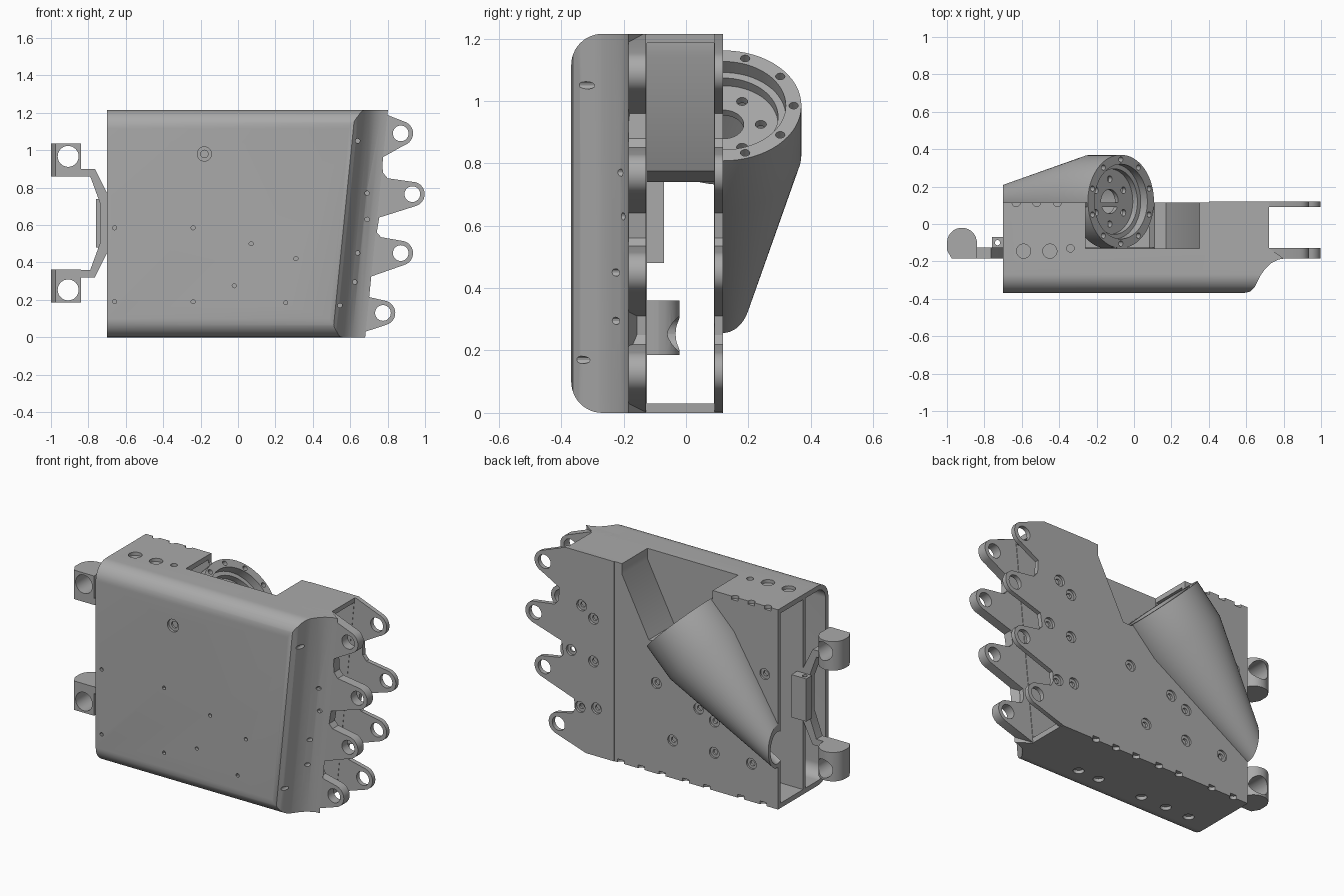
import bpy, bmesh, math
from mathutils import Vector, Matrix

if "Cube" in bpy.data.objects:
    bpy.data.objects.remove(bpy.data.objects["Cube"])

grey = bpy.data.materials.new("plain_grey")
grey.use_nodes = True
COLOUR = (0.4, 0.4, 0.4, 1)
grey.diffuse_color = COLOUR
grey.node_tree.nodes["Principled BSDF"].inputs["Base Color"].default_value = COLOUR


def make(name, bm):
    bmesh.ops.recalc_face_normals(bm, faces=bm.faces)
    mesh = bpy.data.meshes.new(name)
    bm.to_mesh(mesh)
    bm.free()
    mesh.materials.append(grey)
    ob = bpy.data.objects.new(name, mesh)
    bpy.context.collection.objects.link(ob)
    return ob


def prism(name, pts, axis, a, b, shear=0):
    """Extrude a closed outline along an axis, optionally leaning x with z."""
    bm = bmesh.new()
    place = {"x": lambda p, t: (t, p[0], p[1]),
             "y": lambda p, t: (p[0], t, p[1]),
             "z": lambda p, t: (p[0] + shear * t, p[1], t)}[axis]
    lo, hi = ([bm.verts.new(place(p, t)) for p in pts] for t in (a, b))
    bm.faces.new(lo)
    bm.faces.new(hi)
    for i in range(len(pts)):
        j = (i + 1) % len(pts)
        bm.faces.new((lo[i], lo[j], hi[j], hi[i]))
    return make(name, bm)


def box(name, x0, x1, y0, y1, z0, z1):
    return prism(name, [(x0, z0), (x1, z0), (x1, z1), (x0, z1)], "y", y0, y1)


def arc(cx, cy, r, a0, a1, n=12):
    angles = [math.radians(a0 + (a1 - a0) * i / n) for i in range(n + 1)]
    return [(cx + r * math.cos(a), cy + r * math.sin(a)) for a in angles]


def drill(bm, centre, direction, r, depth, n=20):
    """Add a drill bit centred on a surface point."""
    turn = Vector(direction).to_track_quat("Z", "Y").to_matrix().to_4x4()
    bmesh.ops.create_cone(bm, cap_ends=True, segments=n, radius1=r, radius2=r,
                          depth=depth, matrix=Matrix.Translation(centre) @ turn)


def boolean(ob, tool, mode="DIFFERENCE", keep=False):
    mod = ob.modifiers.new("cut", "BOOLEAN")
    mod.operation, mod.object, mod.solver = mode, tool, "EXACT"
    bpy.context.view_layer.objects.active = ob
    bpy.ops.object.modifier_apply(modifier=mod.name)
    if not keep:
        bpy.data.objects.remove(tool)


# Socket axis, running from the round rim down towards the wrist
AXIS = Vector((-1, 0, -1)).normalized()
RIM = Vector((-0.07, 0.12, 0.985))
TURN = AXIS.to_track_quat("Z", "Y").to_matrix()


def lathe(name, profile, n=64):
    """Solid of revolution about the socket axis from (distance, radius) pairs."""
    bm = bmesh.new()
    rings = []
    for t, r in profile:
        rings.append([bm.verts.new(RIM + TURN @ Vector((x, y, t)))
                      for x, y in arc(0, 0, r, 0, 360, n)[:-1]])
    bm.faces.new(rings[0])
    bm.faces.new(rings[-1])
    for p, q in zip(rings, rings[1:]):
        for i in range(n):
            j = (i + 1) % n
            bm.faces.new((p[i], p[j], q[j], q[i]))
    return make(name, bm)


# Main shell: rounded section trimmed by a leaning end profile
TOP, LEAN = 1.215, 0.1
R = 0.1


def section(y0, y1, z0, z1, r):
    return ([(y1, z1)] + arc(y0 + r, z1 - r, r, 90, 180) +
            arc(y0 + r, z0 + r, r, 180, 270) + [(y1, z0)])


shell = prism("palm_shell", section(-0.368, 0.115, 0, TOP, R), "x", -0.7, 0.9)
end = [(-0.9, -0.5), (0.48, -0.5), (0.48, -0.368), (0.505, -0.362), (0.525, -0.34),
       (0.555, -0.275), (0.58, -0.24), (0.61, -0.21), (0.65, -0.19), (0.68, -0.185),
       (0.6, -0.13), (0.6, 0.3), (-0.9, 0.3)]
boolean(shell, prism("end_trim", end, "z", -0.2, 1.5, LEAN), "INTERSECT")

front_room = prism("front_room", section(-0.34, -0.15, 0.03, TOP - 0.03, 0.07), "x", -0.8, 0.9)
boolean(front_room, prism("room_trim", [(-0.9, -0.5), (0.46, -0.5), (0.53, -0.1), (-0.9, -0.1)],
                          "z", -0.2, 1.5, LEAN), "INTERSECT")
boolean(shell, front_room)
boolean(shell, box("back_room", -0.9, 1, -0.125, 0.09, 0.03, TOP - 0.03))

# Open pocket in front of the socket
boolean(shell, prism("pocket", [(-0.26, 1.4), (-0.26, 1.165), (0.11, 0.8), (0.17, 0.8),
                                (0.35, 1.15), (0.35, 1.4)], "y", -0.13, 0.3))
prism("pocket_wall", [(0.11, 0.8), (0.17, 0.8), (0.35, 1.15), (0.35, 1.21), (0.375, 1.21),
                      (0.375, 1.145), (0.19, 0.775), (0.08, 0.74)], "y", -0.135, 0.114)

# Half-cone sleeve on the back, hollow, cut flush with the wrist end
sleeve = lathe("cone_sleeve", [(0, 0.25), (0.22, 0.25), (1.0, 0.06)])
inner = lathe("sleeve_core", [(0.1, 0.222), (0.22, 0.222), (1.02, 0.035)])
boolean(sleeve, box("sleeve_trim", -0.7, 1, 0.1, 1, 0, 2), "INTERSECT")
boolean(sleeve, inner, keep=True)
boolean(shell, inner)
bore = lathe("socket_bore", [(-0.02, 0.2), (0.05, 0.2), (0.05, 0.175), (0.085, 0.175)])
boolean(sleeve, bore, keep=True)
boolean(shell, bore, keep=True)

# Round socket with stepped bore, centre hole and bolt circles
socket = lathe("socket_ring", [(0, 0.249), (0.11, 0.249)])
boolean(socket, bore)
bits = bmesh.new()
drill(bits, RIM + AXIS * 0.1, AXIS, 0.065, 0.2, 32)
for count, radius, r, depth in ((10, 0.225, 0.015, 0.08), (6, 0.12, 0.018, 0.3)):
    for x, y in arc(0, 0, radius, 0, 360, count)[:-1]:
        drill(bits, RIM + TURN @ Vector((x, y, 0)), AXIS, r, depth, 16)
bolt_holes = make("bolt_holes", bits)
boolean(socket, bolt_holes, keep=True)
boolean(sleeve, bolt_holes)

# Finger knuckle plates, front and back
KNUCKLES = [(0.775, 0.13), (0.87, 0.45), (0.932, 0.765), (0.87, 1.09)]
VALLEYS = [[(0.68, 0.22), (0.665, 0.25), (0.67, 0.31)],
           [(0.765, 0.535), (0.742, 0.56), (0.755, 0.64)],
           [(0.8, 0.85), (0.775, 0.88), (0.77, 0.96)], [(0.73, TOP)]]


def knuckle_plate(name, x0, y0, y1):
    outline = [(x0, 0), (0.59, 0)]
    for (x, z), valley in zip(KNUCKLES, VALLEYS):
        outline += arc(x, z, 0.066, -72, 75) + valley
    plate = prism(name, outline + [(x0, TOP)], "y", y0, y1)
    bm = bmesh.new()
    for x, z in KNUCKLES:
        drill(bm, (x, y0, z), (0, 1, 0), 0.042, 0.3, 32)
    boolean(plate, make("pin_holes", bm))
    return plate


knuckle_plate("front_knuckle_plate", 0.5, -0.184, -0.128)
back_plate = knuckle_plate("back_knuckle_plate", 0.4, 0.092, 0.119)

# Screw holes: wide counterbores and narrow through holes
wide, narrow = bmesh.new(), bmesh.new()
BACK = [(0.12, 0.55), (0.01, 0.23), (-0.27, 0.23), (-0.52, 0.23), (-0.165, 0.47), (-0.27, 0.42),
        (-0.61, 0.8), (0.62, 0.89), (0.54, 0.83), (0.69, 0.6), (0.54, 0.57), (0.63, 0.27), (0.52, 0.29)]
for x, z in BACK:
    drill(wide, (x, 0.119, z), (0, 1, 0), 0.033, 0.03)
    drill(narrow, (x, 0.1, z), (0, 1, 0), 0.016, 0.1)
for x in (-0.59, -0.45):
    drill(wide, (x, -0.145, TOP), (0, 0, 1), 0.038, 0.04)
for x in (-0.55, -0.39, -0.22, 0.08, 0.22):
    drill(wide, (x, -0.2, 0), (0, 0, 1), 0.03, 0.04)
drill(narrow, (-0.34, -0.13, TOP), (0, 0, 1), 0.02, 0.05)
drill(wide, (-0.18, -0.368, 0.98), (0, 1, 0), 0.038, 0.03)
drill(narrow, (-0.18, -0.35, 0.98), (0, 1, 0), 0.02, 0.1)
FRONT = [(-0.66, 0.585), (-0.24, 0.585), (-0.66, 0.19), (-0.24, 0.19), (0.07, 0.5),
         (0.31, 0.42), (-0.02, 0.275), (0.255, 0.185)]
for x, z in FRONT:
    drill(narrow, (x, -0.368, z), (0, 1, 0), 0.011, 0.04, 12)
for x, z in [(0.64, 1.05), (0.69, 0.77), (0.69, 0.63), (0.64, 0.45), (0.625, 0.295), (0.545, 0.17)]:
    drill(narrow, (x, -0.3, z), (0, 1, 0), 0.012, 0.26, 12)
# Small notches along the back edges
for x in (-0.63, -0.52, -0.41):
    drill(wide, (x, 0.115, TOP), (0, 0, 1), 0.022, 0.04)
for x in (-0.6, -0.45, -0.22, -0.08, 0.08, 0.22, 0.36):
    drill(wide, (x, 0.115, 0), (0, 0, 1), 0.022, 0.04)
for bm, name in ((wide, "counterbores"), (narrow, "screw_holes")):
    tool = make(name, bm)
    boolean(shell, tool, keep=True)
    boolean(back_plate, tool)

# Wrist bracket: bent strap, centre block and two pierced end blocks
MID = 0.61
half = [(-0.84, 0.25), (-0.79, 0.25), (-0.735, 0.1)]
outer = [(-0.69, 0.14), (-0.765, 0.29), (-0.86, 0.29), (-0.86, 0.25)]
strap = ([(x, MID + z) for x, z in half[::-1]] and
         [(x, MID + z) for x, z in outer + half] +
         [(x, MID - z) for x, z in half[::-1] + outer[::-1]])
prism("wrist_strap", strap, "y", -0.184, -0.125)
hub = box("wrist_hub", -0.76, -0.66, -0.125, -0.07, MID - 0.13, MID + 0.13)
bm = bmesh.new()
drill(bm, (-0.73, -0.1, MID), (0, 0, 1), 0.014, 0.5)
boolean(hub, make("hub_hole", bm))
side = [(-0.84, -0.184), (-0.84, -0.09)] + arc(-0.92, -0.1, 0.08, 10, 180) + [(-1, -0.14), (-0.975, -0.184)]
for label, z in (("upper", 0.947), ("lower", 0.273)):
    block = prism(label + "_wrist_block", side, "z", z - 0.088, z + 0.088)
    bm = bmesh.new()
    drill(bm, (-0.908, -0.1, z + math.copysign(0.02, z - MID)), (0, 1, 0), 0.056, 0.4, 32)
    boolean(block, make("block_hole", bm))

# Smooth curved faces, keep edges crisp
bpy.ops.object.select_all(action="DESELECT")
for ob in bpy.context.collection.objects:
    if ob.type == "MESH":
        ob.select_set(True)
        bpy.context.view_layer.objects.active = ob
bpy.ops.object.shade_smooth_by_angle(angle=math.radians(30))
